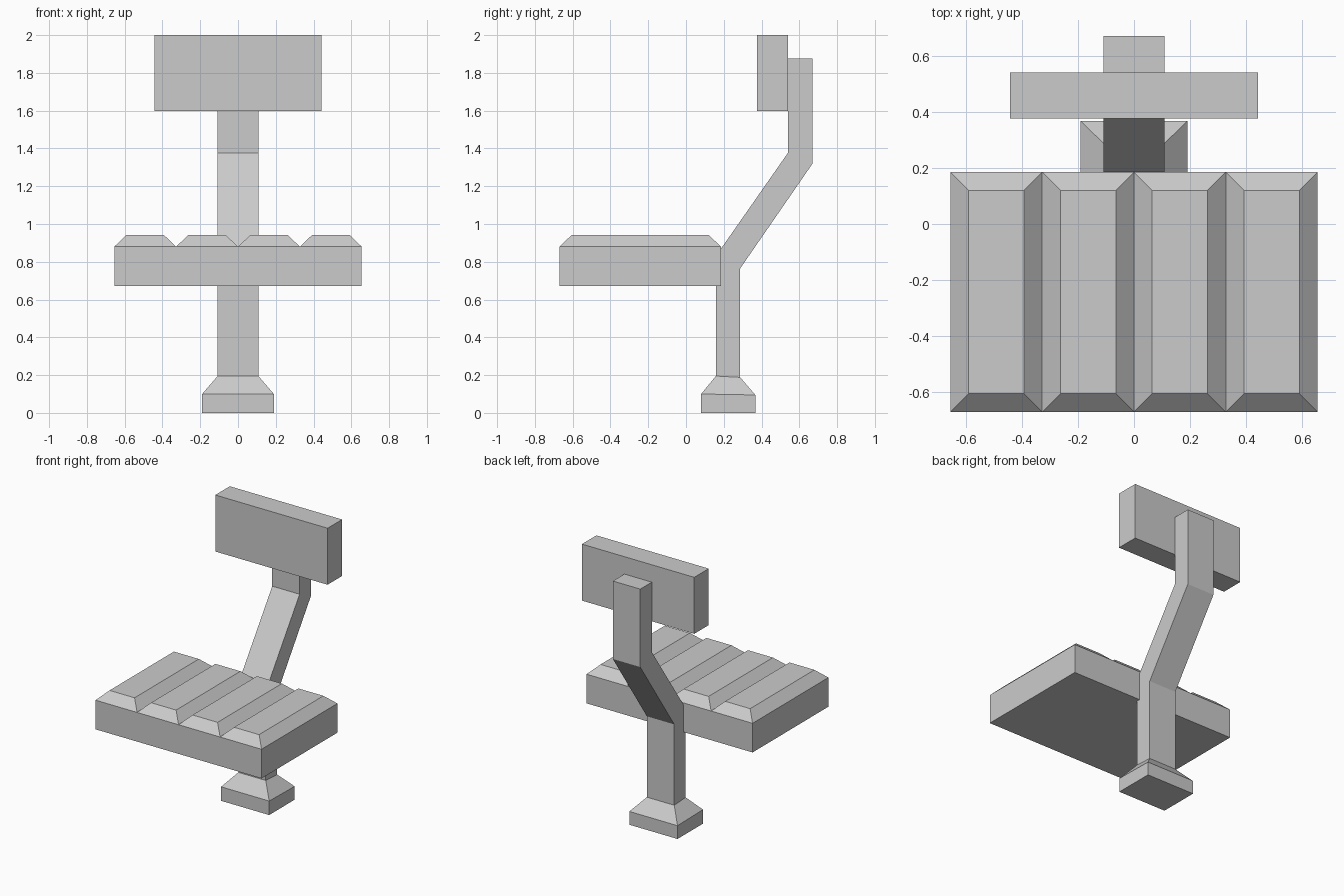
import bpy
import bmesh

default_cube = bpy.data.objects.get("Cube")
if default_cube:
    bpy.data.objects.remove(default_cube, do_unlink=True)

grey = bpy.data.materials.new("light_grey")
grey.use_nodes = True
GREY = (0.6, 0.6, 0.6, 1)
grey.diffuse_color = GREY
grey.node_tree.nodes["Principled BSDF"].inputs["Base Color"].default_value = GREY


def loft(name, rings, bottom=True):
    """Skin rectangular rings given as (x0, x1, front y, back y, front z, back z)."""
    bm = bmesh.new()
    loops = []
    for x0, x1, yf, yb, zf, zb in rings:
        corners = ((x0, yf, zf), (x1, yf, zf), (x1, yb, zb), (x0, yb, zb))
        loops.append([bm.verts.new(c) for c in corners])
    for low, high in zip(loops, loops[1:]):
        for i in range(4):
            j = (i + 1) % 4
            bm.faces.new((low[i], low[j], high[j], high[i]))
    bm.faces.new(loops[-1])
    if bottom:
        bm.faces.new(loops[0][::-1])
    mesh = bpy.data.meshes.new(name)
    bm.to_mesh(mesh)
    bm.free()
    mesh.materials.append(grey)
    obj = bpy.data.objects.new(name, mesh)
    bpy.context.collection.objects.link(obj)
    return obj


def box(name, x, yf, yb, z0, z1, bottom=True):
    return loft(name, [(-x, x, yf, yb, z, z) for z in (z0, z1)], bottom)


# Foot flaring into a cranked post
FOOT, POST = 0.19, 0.108
loft("foot_and_post", [
    (-FOOT, FOOT, 0.08, 0.367, 0, 0),
    (-FOOT, FOOT, 0.08, 0.367, 0.1, 0.095),
    (-POST, POST, 0.158, 0.287, 0.195, 0.188),
    (-POST, POST, 0.158, 0.287, 0.83, 0.765),
    (-POST, POST, 0.54, 0.67, 1.377, 1.32),
    (-POST, POST, 0.54, 0.67, 1.876, 1.876),
])

# Seat slab
SEAT, FRONT, BACK, RIM, TOP = 0.655, -0.67, 0.185, 0.88, 0.942
box("seat_base", SEAT, FRONT, BACK, 0.672, RIM)

# Four bevelled cushion strips across the seat
width = SEAT / 2
inset = 0.065
for i in range(4):
    x = -SEAT + i * width
    loft(f"seat_cushion_{i + 1}", [
        (x, x + width, FRONT, BACK, RIM, RIM),
        (x + inset, x + width - inset, FRONT + inset, BACK - inset, TOP, TOP),
    ], bottom=False)

# Backrest panel
box("backrest", 0.443, 0.377, 0.54, 1.597, 2.0)
